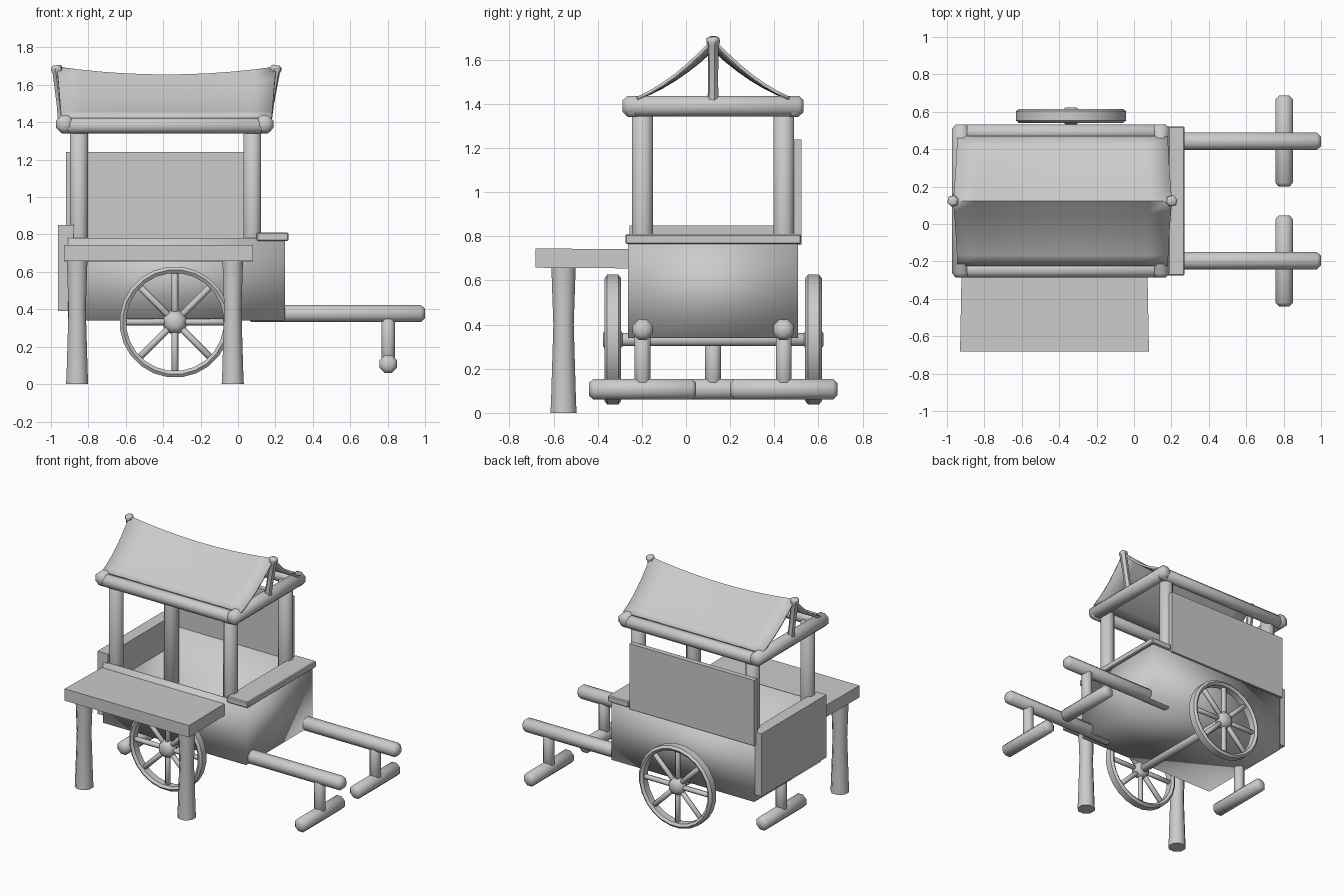
import bpy, bmesh, math
from mathutils import Vector

if "Cube" in bpy.data.objects:
    bpy.data.objects.remove(bpy.data.objects["Cube"])

CY = 0.123  # centre line of the cart


def finish(name, bm, angle=35):
    bmesh.ops.recalc_face_normals(bm, faces=bm.faces)
    me = bpy.data.meshes.new(name)
    bm.to_mesh(me)
    bm.free()
    ob = bpy.data.objects.new(name, me)
    bpy.context.collection.objects.link(ob)
    bpy.ops.object.select_all(action='DESELECT')
    bpy.context.view_layer.objects.active = ob
    ob.select_set(True)
    bpy.ops.object.shade_smooth_by_angle(angle=math.radians(angle))
    return ob


def lathe(name, origin, axis, profile, n=8, closed=False, angle=50):
    """Sweep (radius, height) points round an axis; closed makes a ring."""
    bm = bmesh.new()
    o, a = Vector(origin), Vector(axis).normalized()
    u = a.orthogonal().normalized()
    w = a.cross(u)
    rings = []
    for r, h in profile:
        ang = [2 * math.pi * (i + 0.5) / n for i in range(n)]
        rings.append([bm.verts.new(o + a * h + (u * math.cos(t) + w * math.sin(t)) * r) for t in ang])
    pairs = list(zip(rings, rings[1:]))
    if closed:
        pairs.append((rings[-1], rings[0]))
    else:
        bm.faces.new(rings[0])
        bm.faces.new(rings[-1])
    for p, q in pairs:
        for i in range(n):
            j = (i + 1) % n
            bm.faces.new((p[i], p[j], q[j], q[i]))
    return finish(name, bm, angle)


def beam(name, p0, p1, r, bevel=0.02, n=8):
    """Round timber with chamfered ends; r is the half width across flats."""
    p0, p1 = Vector(p0), Vector(p1)
    L = (p1 - p0).length
    R = r / math.cos(math.pi / n)
    return lathe(name, p0, p1 - p0, [(R - bevel, 0), (R, bevel), (R, L - bevel), (R - bevel, L)], n)


def box(name, lo, hi, bevel=0.0, edit=None):
    bm = bmesh.new()
    bmesh.ops.create_cube(bm, size=1)
    for v in bm.verts:
        v.co = Vector([lo[i] if v.co[i] < 0 else hi[i] for i in range(3)])
        if edit:
            edit(v.co)
    if bevel:
        bmesh.ops.bevel(bm, geom=bm.edges[:], offset=bevel, segments=1, affect='EDGES')
    return finish(name, bm)


# open-topped cart body
bm = bmesh.new()
bmesh.ops.create_cube(bm, size=1)
for v in bm.verts:
    v.co = Vector((0.25 if v.co.x > 0 else -0.91,
                   0.508 if v.co.y > 0 else -0.262,
                   0.78 if v.co.z > 0 else 0.34))
bmesh.ops.delete(bm, geom=[f for f in bm.faces if f.calc_center_median().z > 0.77], context='FACES')
body = finish("cart_body", bm, 180)
mod = body.modifiers.new("walls", 'SOLIDIFY')
mod.thickness = 0.03
mod.offset = -1


# tailboard, slightly thicker at its top
def flare(co):
    if co.z > 0.6 and co.x > -0.93:
        co.x = -0.875


box("tailboard", (-0.962, -0.255, 0.39), (-0.905, 0.5, 0.85), edit=flare)
box("end_shelf", (0.1, -0.275, 0.765), (0.27, 0.522, 0.81), 0.006)
box("back_panel", (-0.92, 0.487, 0.76), (0.09, 0.524, 1.24))


# serving counter, a little wider at the outer edge
def taper(co):
    if co.y > -0.4:
        co.x += 0.008 if co.x < -0.4 else -0.008
        co.z -= 0.003


box("counter_top", (-0.93, -0.682, 0.658), (0.08, -0.255, 0.745), edit=taper)
for x in (-0.86, -0.028):
    lathe("counter_leg", (x, -0.555, 0), (0, 0, 1),
          [(0.064, 0), (0.061, 0.06), (0.05, 0.4), (0.06, 0.67)])

# corner posts
for x in (-0.85, 0.077):
    for s in (-1, 1):
        beam("corner_post", (x, CY + s * 0.32, 0.38), (x, CY + s * 0.32, 1.38), 0.047, 0.005)

# roof frame
for x in (-0.925, 0.142):
    beam("roof_cross_beam", (x, CY - 0.41, 1.39), (x, CY + 0.41, 1.39), 0.047, 0.022)
for s in (-1, 1):
    y = CY + s * 0.367
    beam("roof_long_beam", (-0.96, y, 1.382), (0.18, y, 1.382), 0.042, 0.02)
for s in (-1, 1):
    p0, p1 = Vector((-0.3915 + s * 0.545, CY, 1.40)), Vector((-0.3825 + s * 0.588, CY, 1.705))
    L = (p1 - p0).length
    lathe("ridge_post", p0, p1 - p0,
          [(0.027, 0), (0.023, 0.1), (0.026, L - 0.04), (0.032, L - 0.025), (0.03, L - 0.008), (0.018, L)], 6)

# sagging cloth roof
bm = bmesh.new()
NX, NV = 10, 12
grid = []
for i in range(NX + 1):
    u = 2 * i / NX - 1
    row = []
    for j in range(NV + 1):
        v = 2 * j / NV - 1
        t = abs(v)
        f = (1 - t) * (1 - 0.44 * t)
        z = 1.425 + f * (0.265 - 0.042 * (1 - u * u))
        row.append(bm.verts.new((-0.382 + u * (0.563 + 0.022 * f), CY + 0.345 * v, z)))
    grid.append(row)
for i in range(NX):
    for j in range(NV):
        bm.faces.new((grid[i][j], grid[i + 1][j], grid[i + 1][j + 1], grid[i][j + 1]))
roof = finish("cloth_roof", bm)
mod = roof.modifiers.new("cloth", 'SOLIDIFY')
mod.thickness = 0.015
mod.offset = 0

# wheels with rims, hubs and spokes
WX, WZ = -0.337, 0.332
for s in (-1, 1):
    c = Vector((WX, CY + s * 0.455, WZ))
    lathe("wheel_rim", c, (0, 1, 0),
          [(0.262, -0.025), (0.28, -0.038), (0.297, -0.025),
           (0.297, 0.025), (0.28, 0.038), (0.262, 0.025)], 24, True)
    lathe("wheel_hub", c, (0, 1, 0),
          [(0.03, -0.045), (0.055, -0.03), (0.066, 0), (0.055, 0.03), (0.03, 0.045)], 8)
    for k in range(8):
        a = k * math.pi / 4
        d = Vector((math.cos(a), 0, math.sin(a)))
        beam("wheel_spoke", c + d * 0.03, c + d * 0.272, 0.016, 0.002, 6)
beam("axle", (WX, CY - 0.45, WZ), (WX, CY + 0.45, WZ), 0.03, 0.005)


# pulling shafts and support feet
def stand(x, y, top):
    beam("support_leg", (x, y, 0.1), (x, y, top), 0.036, 0.004)
    beam("support_foot", (x, y - 0.243, 0.107), (x, y + 0.243, 0.107), 0.047, 0.02)


for s in (-1, 1):
    y = CY + s * 0.319
    beam("pull_shaft", (0.05, y, 0.377), (1.0, y, 0.377), 0.046, 0.022)
    stand(0.803, CY + s * 0.32, 0.36)
stand(-0.86, CY, 0.36)
